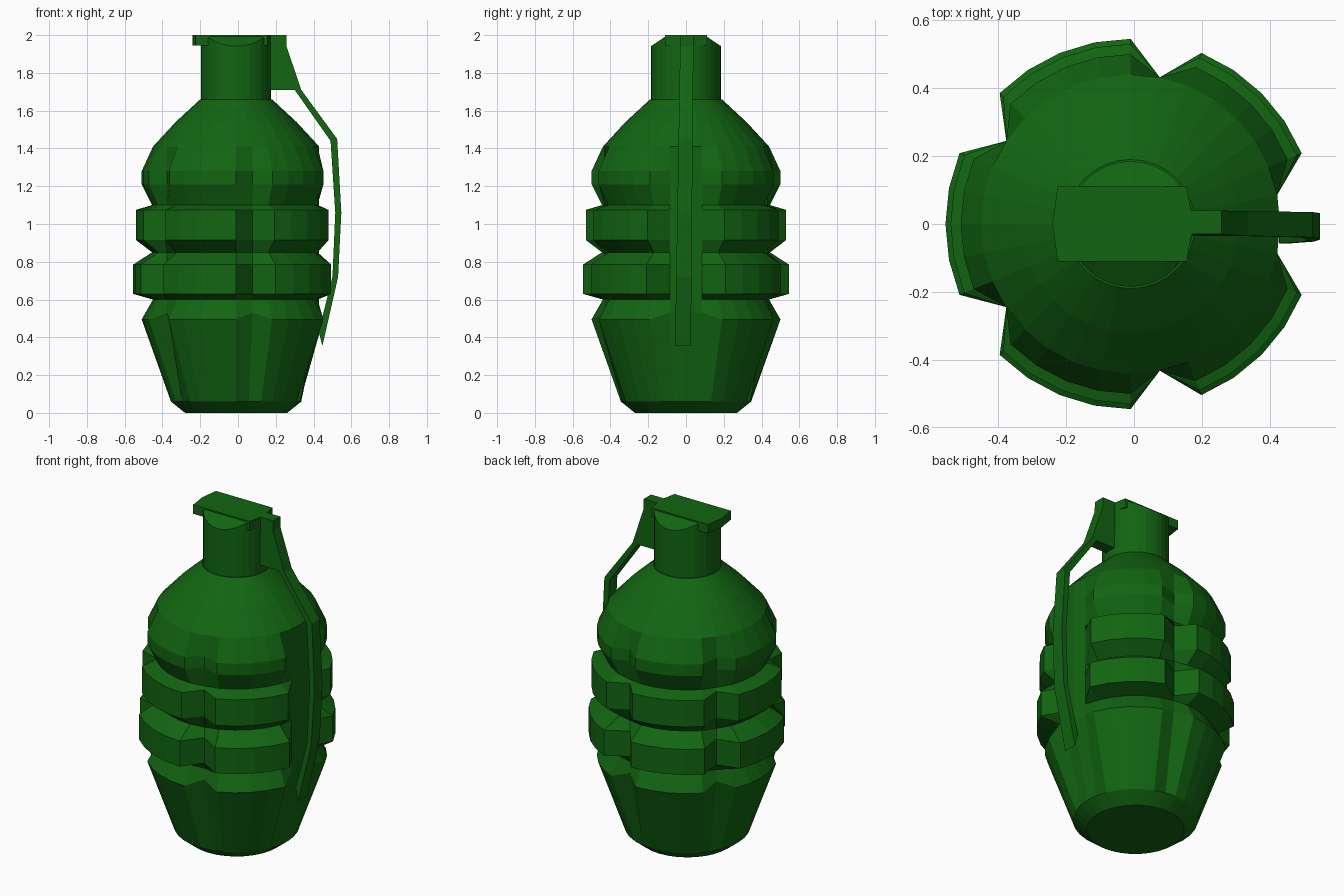
import bpy, bmesh, math

cube = bpy.data.objects.get("Cube")
if cube:
    bpy.data.objects.remove(cube, do_unlink=True)

green = bpy.data.materials.new("dark_green")
green.use_nodes = True
colour = (0.006, 0.13, 0.006, 1)
green.diffuse_color = colour
green.node_tree.nodes["Principled BSDF"].inputs["Base Color"].default_value = colour

CX = -0.01          # body axis
SEGS = 32
VALLEY = 0.44       # radius at the bottom of every groove


def finish(name, bm):
    bmesh.ops.remove_doubles(bm, verts=bm.verts, dist=0.0005)
    bmesh.ops.recalc_face_normals(bm, faces=bm.faces)
    mesh = bpy.data.meshes.new(name)
    bm.to_mesh(mesh)
    bm.free()
    mesh.materials.append(green)
    obj = bpy.data.objects.new(name, mesh)
    bpy.context.collection.objects.link(obj)
    return obj


def loft(name, rings):
    """Skin closed rings of points and cap both ends."""
    bm = bmesh.new()
    loops = [[bm.verts.new(p) for p in ring] for ring in rings]
    n = len(loops[0])
    for a, b in zip(loops, loops[1:]):
        for i in range(n):
            j = (i + 1) % n
            bm.faces.new((a[i], a[j], b[j], b[i]))
    bm.faces.new(loops[0][::-1])
    bm.faces.new(loops[-1])
    return finish(name, bm)


def ring(radius_at, z_at, segs=SEGS):
    pts = []
    for i in range(segs):
        a = math.tau * i / segs
        r = radius_at(i)
        pts.append((CX + r * math.cos(a), r * math.sin(a), z_at(i)))
    return pts


# Vertical grooves: a wide one behind the lever, four narrow ones elsewhere
grooves = {31, 0, 1, 7, 13, 19, 25}

# Segmented body
profile = [(0.27, 0), (0.345, 0.06), (0.50, 0.495), (0.44, 0.60), (0.545, 0.63),
           (0.545, 0.785), (0.445, 0.85), (0.53, 0.915), (0.53, 1.075),
           (0.445, 1.10), (0.50, 1.21), (0.50, 1.28), (0.44, 1.41),
           (0.32, 1.54), (0.19, 1.66)]
rings = []
for r, z in profile:
    rings.append(ring(lambda i: min(r, VALLEY) if i in grooves else r,
                      lambda i: 0.53 if i in grooves and z == 0.495 else z))
loft("body", rings)

# Neck with two sloping flats beside the top plate
NECK, HALF, TOP = 0.185, 0.11, 1.99
base = ring(lambda i: NECK, lambda i: 1.64)
shoulder = [(x, y, TOP - 0.65 * max(0, abs(y) - HALF)) for x, y, z in base]
crown = [(x, max(-HALF, min(HALF, y)), TOP + 0.002) for x, y, z in base]
loft("neck", [base, shoulder, crown])

# Top plate with shallow pointed ends
outline = [(-0.24, 0), (-0.225, -HALF), (0.155, -HALF), (0.17, -0.03),
           (0.17, 0.03), (0.155, HALF), (-0.225, HALF)]
loft("top_plate", [[(x, y, z) for x, y in outline] for z in (1.945, 2.0)])


def side_plate(name, outline):
    """Extrude an x-z outline across the lever's slightly leaning width."""
    def edge(y_top, y_bottom):
        return [(x, y_bottom + (y_top - y_bottom) * (z - 0.36) / 1.64, z)
                for x, z in outline]
    return loft(name, [edge(-0.03, -0.058), edge(0.04, 0.026)])


# Lever hinge block and bent safety lever
side_plate("lever_hinge", [(0.15, 2.0), (0.257, 2.0), (0.257, 1.94),
                           (0.335, 1.71), (0.15, 1.71)])
outer = [(0.335, 1.71), (0.525, 1.45), (0.547, 1.06), (0.53, 0.72), (0.447, 0.355)]
inner = [(0.427, 0.43), (0.50, 0.72), (0.515, 1.06), (0.49, 1.44), (0.30, 1.71)]
side_plate("safety_lever", outer + inner)
